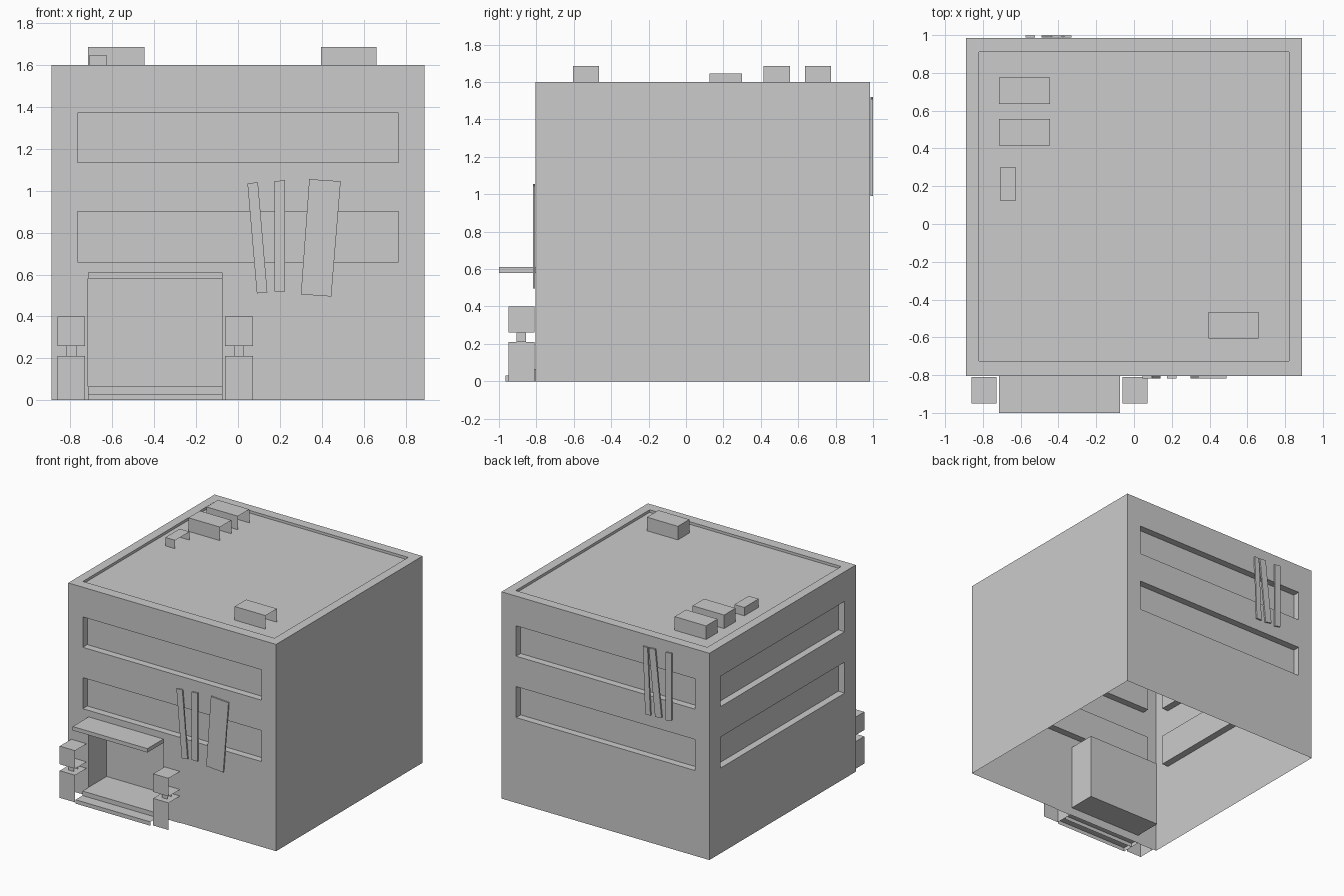
import bpy, bmesh

if "Cube" in bpy.data.objects:
    bpy.data.objects.remove(bpy.data.objects["Cube"])


def box(name, x, y, z, skip=()):
    """Box from ranges; faces named in skip ('+x', '-z' ...) are left open."""
    bm = bmesh.new()
    bmesh.ops.create_cube(bm, size=1)
    for v in bm.verts:
        v.co = [r[0] + (c + 0.5) * (r[1] - r[0]) for c, r in zip(v.co, (x, y, z))]
    bm.normal_update()
    gone = []
    for f in bm.faces:
        axis = max(range(3), key=lambda i: abs(f.normal[i]))
        if ('+' if f.normal[axis] > 0 else '-') + 'xyz'[axis] in skip:
            gone.append(f)
    bmesh.ops.delete(bm, geom=gone, context='FACES_ONLY')
    return finish(name, bm)


def finish(name, bm):
    mesh = bpy.data.meshes.new(name)
    bm.to_mesh(mesh)
    bm.free()
    obj = bpy.data.objects.new(name, mesh)
    bpy.context.collection.objects.link(obj)
    return obj


def plank(name, outline, y0, y1):
    """Thin board: xz outline extruded from y0 to y1."""
    bm = bmesh.new()
    face = bm.faces.new([bm.verts.new((x, y0, z)) for x, z in outline])
    ext = bmesh.ops.extrude_face_region(bm, geom=[face])
    new = [g for g in ext['geom'] if isinstance(g, bmesh.types.BMVert)]
    bmesh.ops.translate(bm, verts=new, vec=(0, y1 - y0, 0))
    bmesh.ops.recalc_face_normals(bm, faces=bm.faces)
    return finish(name, bm)


W, FRONT, BACK, TOP = 0.89, -0.805, 0.985, 1.6
DEPTH = 0.055

# Building block, with roof tray, doorway and window bands cut in
building = box("building", (-W, W), (FRONT, BACK), (0, TOP))
cutters = [
    box("roof_cutter", (-0.82, 0.82), (-0.725, 0.91), (1.58, 1.8)),
    box("door_cutter", (-0.715, -0.075), (-1.2, -0.585), (0.065, 0.58)),
]
for z in ((0.66, 0.90), (1.135, 1.37)):
    cutters += [
        box("front_window_cutter", (-0.765, 0.765), (-1.2, FRONT + DEPTH), z),
        box("back_window_cutter", (-0.765, 0.765), (BACK - DEPTH, 1.3), z),
        box("left_window_cutter", (-1.2, -W + DEPTH), (-0.67, 0.85), z),
    ]
for c in cutters:
    mod = building.modifiers.new("cut", 'BOOLEAN')
    mod.operation = 'DIFFERENCE'
    mod.solver = 'EXACT'
    mod.object = c
bpy.context.view_layer.update()
graph = bpy.context.evaluated_depsgraph_get()
shell = bpy.data.meshes.new_from_object(building.evaluated_get(graph))
building.modifiers.clear()
building.data = shell
for c in cutters:
    bpy.data.objects.remove(c)

# The building is an open shell underneath
bm = bmesh.new()
bm.from_mesh(shell)
floor = [f for f in bm.faces if all(abs(v.co.z) < 1e-4 for v in f.verts)]
bmesh.ops.delete(bm, geom=floor, context='FACES')
bm.to_mesh(shell)
bm.free()

# Entrance canopy and steps
DOOR = (-0.715, -0.075)
box("canopy", DOOR, (-1.0, FRONT), (0.58, 0.61))
box("lower_step", DOOR, (-0.965, FRONT), (0, 0.03), ('+x', '-z', '+y'))
box("upper_step", DOOR, (-0.88, FRONT), (0, 0.065), ('+x', '-z', '+y'))

# Gate pillars: base, neck and cap, open on the right side
for side, cx in (("left", -0.795), ("right", 0.005)):
    box(side + "_pillar_base", (cx - 0.066, cx + 0.066), (-0.95, -0.81), (0, 0.21), ('+x', '-z'))
    box(side + "_pillar_neck", (cx - 0.024, cx + 0.024), (-0.905, -0.855), (0.21, 0.26),
        ('+x', '-z', '+z'))
    box(side + "_pillar_cap", (cx - 0.066, cx + 0.066), (-0.95, -0.81), (0.26, 0.40), ('+x',))

# Roof units, open on the right side
for i, (x, y, top) in enumerate((
        ((-0.715, -0.445), (0.635, 0.775), 1.685),
        ((-0.715, -0.445), (0.415, 0.555), 1.685),
        ((-0.71, -0.625), (0.125, 0.30), 1.645),
        ((0.395, 0.66), (-0.605, -0.465), 1.685))):
    box(f"roof_unit_{i + 1}", x, y, (1.58, top), ('+x', '-z'))

# Boards across the front windows
for i, q in enumerate((
        ((0.045, 1.035), (0.095, 1.04), (0.14, 0.515), (0.09, 0.51)),
        ((0.175, 1.045), (0.225, 1.05), (0.225, 0.52), (0.175, 0.52)),
        ((0.34, 1.055), (0.49, 1.045), (0.445, 0.495), (0.30, 0.505)))):
    plank(f"front_board_{i + 1}", q, -0.817, -0.806)

# Boards across the back windows
for i, q in enumerate((
        ((-0.33, 1.51), (-0.37, 1.51), (-0.395, 0.99), (-0.35, 0.99)),
        ((-0.38, 1.51), (-0.435, 1.515), (-0.49, 1.0), (-0.435, 0.99)),
        ((-0.525, 1.515), (-0.575, 1.52), (-0.575, 1.0), (-0.525, 0.99)))):
    plank(f"back_board_{i + 1}", q, 0.987, 0.999)
